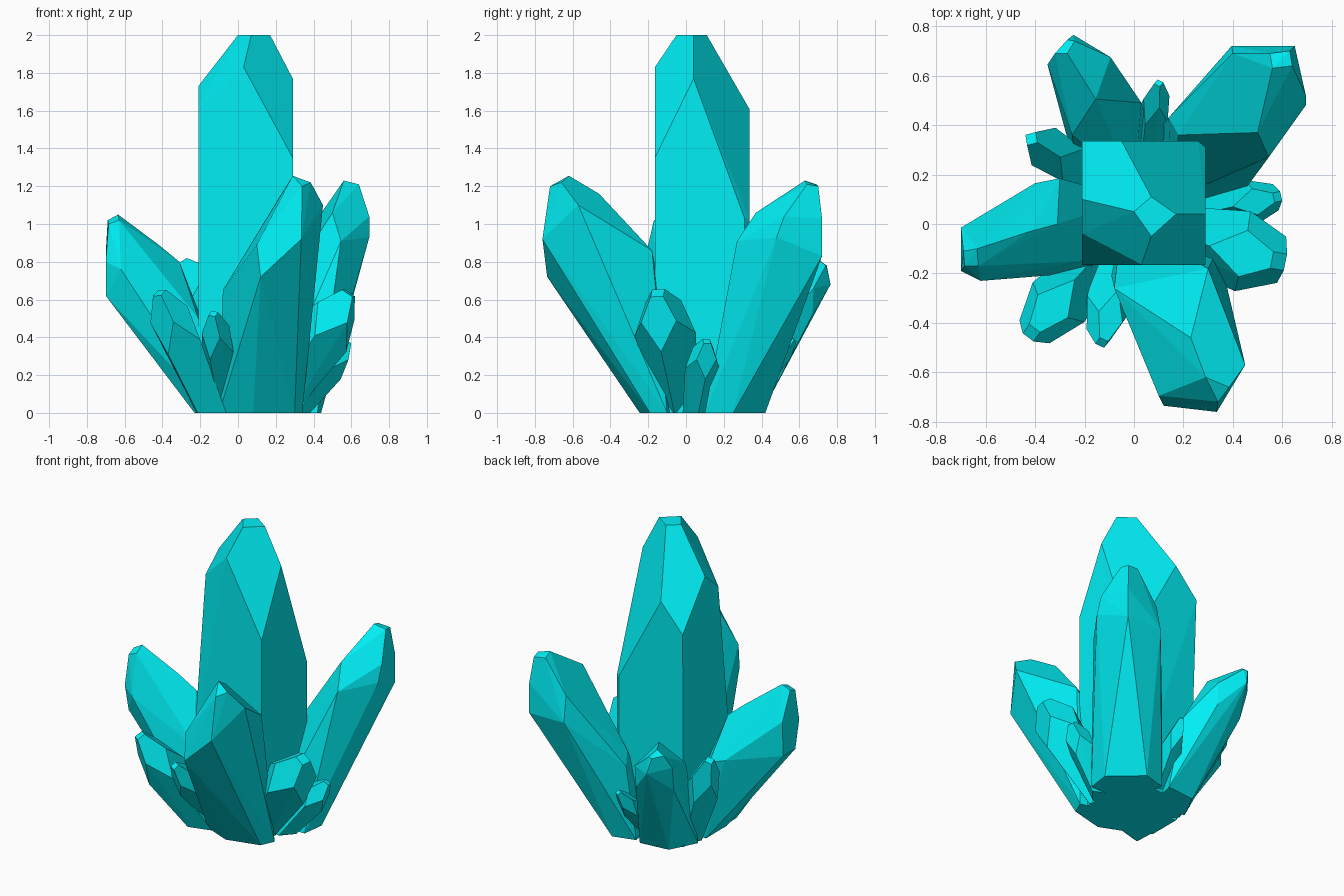
import bpy, bmesh, math
from mathutils import Vector

if "Cube" in bpy.data.objects:
    bpy.data.objects.remove(bpy.data.objects["Cube"])

teal = bpy.data.materials.new("teal_crystal")
teal.diffuse_color = (0.0, 0.86, 0.91, 1)
teal.use_nodes = True
teal.node_tree.nodes["Principled BSDF"].inputs["Base Color"].default_value = teal.diffuse_color


def hull(name, *rings):
    """Flat-faced convex crystal through rings of corner points, cut off at the ground."""
    bm = bmesh.new()
    for ring in rings:
        for p in ring:
            bm.verts.new(p)
    bmesh.ops.convex_hull(bm, input=bm.verts[:])
    bmesh.ops.bisect_plane(bm, geom=bm.verts[:] + bm.edges[:] + bm.faces[:],
                           plane_co=(0, 0, 0), plane_no=(0, 0, 1), clear_inner=True)
    pts = [v.co.copy() for v in bm.verts if v.link_faces]
    bm.clear()
    for p in pts:
        bm.verts.new(p)
    bmesh.ops.convex_hull(bm, input=bm.verts[:])
    loose = [v for v in bm.verts if not v.link_faces]
    bmesh.ops.delete(bm, geom=loose, context='VERTS')
    bmesh.ops.dissolve_limit(bm, angle_limit=math.radians(4), verts=bm.verts[:], edges=bm.edges[:])
    bmesh.ops.recalc_face_normals(bm, faces=bm.faces[:])
    me = bpy.data.meshes.new(name)
    bm.to_mesh(me)
    bm.free()
    me.materials.append(teal)
    ob = bpy.data.objects.new(name, me)
    bpy.context.collection.objects.link(ob)


def shard(name, foot, tip, r, twist):
    """Small four-sided crystal with a staggered shoulder and a blunt tip."""
    foot, tip = Vector(foot), Vector(tip)
    axis = tip - foot
    q = axis.to_track_quat('Z', 'Y')
    # fraction along the axis, radius factor, turn in degrees
    levels = [(-0.2, 0.7, 45), (0.6, 1.1, 45), (0.82, 0.9, 0), (1.0, 0.32, 0)]
    rings = []
    for t, k, turn in levels:
        angles = [math.radians(twist + turn + 90 * i) for i in range(4)]
        rings.append([foot + axis * t + q @ Vector((math.cos(a) * r * k, math.sin(a) * r * k, 0))
                      for a in angles])
    hull(name, *rings)


# Tall central crystal: blunt tip, shoulder, corners, base
hull("central_crystal",
     [(0, .05, 2), (.07, .11, 2), (.17, .04, 2), (.07, -.05, 2)],
     [(-.05, .335, 1.61), (-.21, .10, 1.73), (.29, .04, 1.77), (.03, -.165, 1.83)],
     [(-.21, -.04, 1.61), (-.21, -.165, .5), (.29, -.165, 1.35),
      (.29, .31, 1.03), (.26, .335, 1.03), (-.21, .335, 1.43)],
     [(-.2, -.15, 0), (.29, -.165, 0), (.29, .31, 0), (.26, .335, 0), (-.19, .3, 0)])

# Four large leaning crystals: tip, shoulder, base
hull("front_crystal",
     [(.29, -.62, 1.255), (.385, -.66, 1.22), (.34, -.72, 1.20)],
     [(.45, -.57, 1.10), (.335, -.76, .92), (.10, -.695, .89), (.12, -.735, .72),
      (.23, -.46, 1.16), (-.08, -.26, .65), (.30, -.18, .86)],
     [(.08, -.245, 0), (.30, -.19, 0), (-.1, -.17, 0), (.34, -.1, 0), (-.05, 0, 0)])

hull("back_right_crystal",
     [(.56, .63, 1.23), (.64, .64, 1.21), (.63, .70, 1.20), (.55, .69, 1.21)],
     [(.695, .52, 1.04), (.695, .48, .93), (.65, .72, 1.03), (.65, .72, .83),
      (.40, .69, 1.0), (.395, .72, .83), (.50, .37, 1.06), (.545, .27, .91),
      (.18, .36, .57), (.14, .43, .5)],
     [(.44, .25, 0), (.25, .42, 0), (.1, .38, 0), (.42, .1, 0), (.15, .1, 0)])

hull("left_crystal",
     [(-.635, -.10, 1.05), (-.69, -.11, 1.02), (-.63, -.17, 1.02), (-.685, -.17, 1.0)],
     [(-.7, -.015, .85), (-.7, -.19, .80), (-.7, -.02, .62), (-.7, -.15, .62),
      (-.62, -.23, .76), (-.42, -.03, .89), (-.31, 0, .80), (-.30, .185, .55),
      (-.40, .165, .58), (-.21, -.15, .5)],
     [(-.23, -.1, 0), (-.23, .12, 0), (-.12, -.19, 0), (0, .1, 0)])

hull("back_left_crystal",
     [(-.27, .745, .78), (-.24, .74, .78), (-.27, .69, .82), (-.32, .69, .79)],
     [(-.35, .645, .70), (-.245, .765, .68), (-.095, .675, .66), (-.10, .67, .52),
      (.03, .49, .45), (-.155, .505, .77), (-.33, .60, .53), (-.25, .36, .6)],
     [(-.23, .2, 0), (-.14, .38, 0), (.06, .40, 0), (0, .15, 0)])

# Small crystals around the foot: foot, tip, radius, twist
small = [("right_small_crystal", (.31, .05, .02), (.58, .11, .38), .085, 45),
         ("right_medium_crystal", (.22, -.05, .09), (.585, -.15, .635), .15, 50),
         ("front_left_medium_crystal", (-.14, -.13, 0), (-.415, -.44, .635), .12, 50),
         ("front_small_crystal", (-.07, -.1, .06), (-.13, -.48, .525), .085, 25),
         ("back_left_small_crystal", (-.14, .17, 0), (-.415, .345, .655), .1, 0),
         ("back_small_crystal", (.05, .25, 0), (.10, .57, .39), .06, 20)]
for args in small:
    shard(*args)
